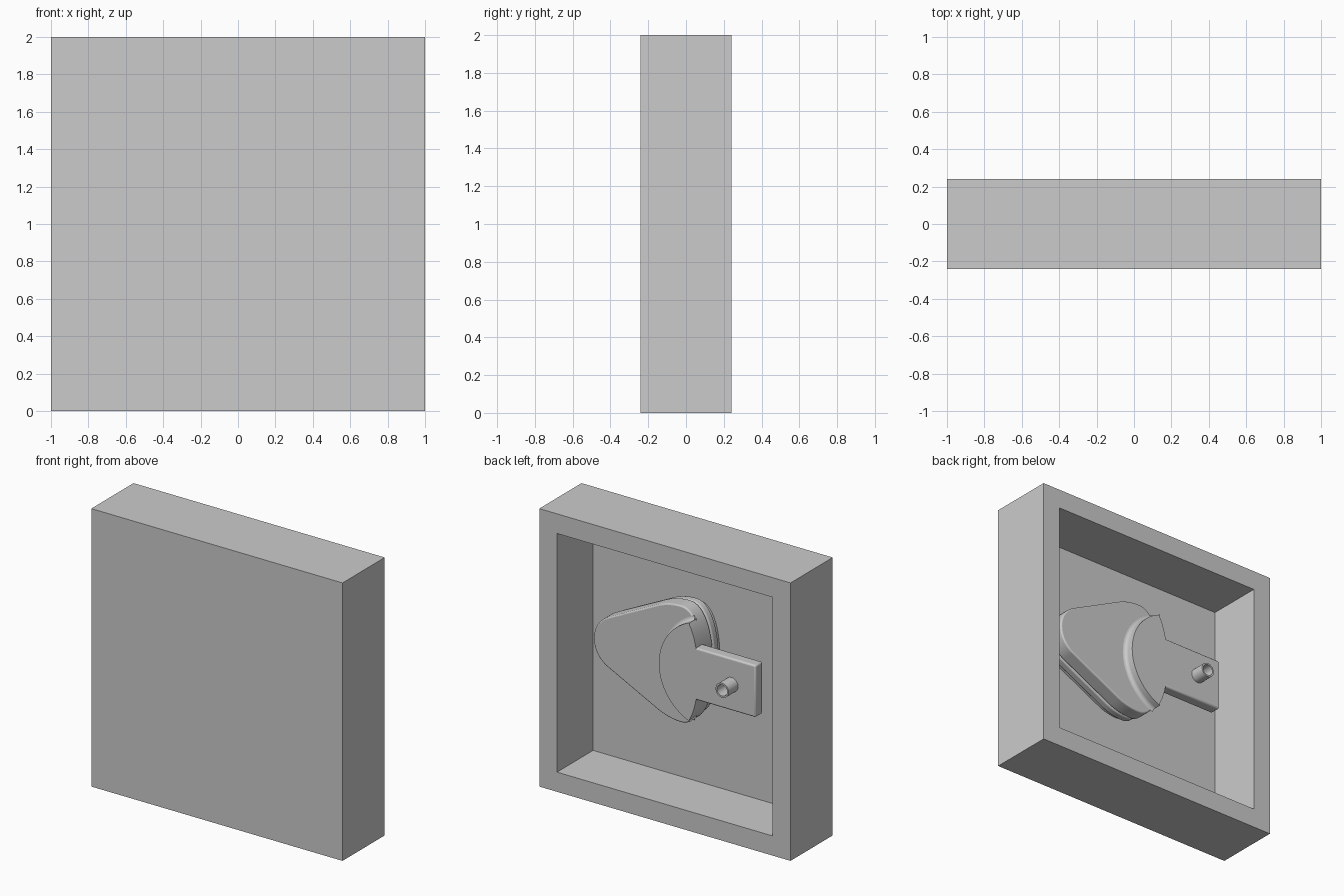
import bpy
import bmesh
from math import sin, cos, pi, asin, radians

if "Cube" in bpy.data.objects:
    bpy.data.objects.remove(bpy.data.objects["Cube"])

grey = bpy.data.materials.new("plain grey")
grey.use_nodes = True
GREY = (0.6, 0.6, 0.6, 1)
grey.diffuse_color = GREY
grey.node_tree.nodes["Principled BSDF"].inputs["Base Color"].default_value = GREY

MID = 1.08  # height of the latch axis


def finish(name, bm, bevel=0, smooth=True):
    bmesh.ops.recalc_face_normals(bm, faces=bm.faces)
    mesh = bpy.data.meshes.new(name)
    bm.to_mesh(mesh)
    bm.free()
    mesh.materials.append(grey)
    obj = bpy.data.objects.new(name, mesh)
    bpy.context.collection.objects.link(obj)
    if bevel:
        mod = obj.modifiers.new("Bevel", "BEVEL")
        mod.width = bevel
        mod.segments = 3
        mod.limit_method = "ANGLE"
        mod.angle_limit = radians(40)
    if smooth:
        bpy.ops.object.select_all(action="DESELECT")
        obj.select_set(True)
        bpy.context.view_layer.objects.active = obj
        bpy.ops.object.shade_smooth_by_angle(angle=radians(35))


def plate(name, outline, y0, y1, bevel=0):
    """Extrude an (x, z) outline from y0 to y1."""
    bm = bmesh.new()
    face = bm.faces.new([bm.verts.new((x, y0, z)) for x, z in outline])
    out = bmesh.ops.extrude_face_region(bm, geom=[face])
    verts = [g for g in out["geom"] if isinstance(g, bmesh.types.BMVert)]
    bmesh.ops.translate(bm, vec=(0, y1 - y0, 0), verts=verts)
    finish(name, bm, bevel)


def arc(cx, r, a0, a1, n):
    steps = [a0 + (a1 - a0) * i / n for i in range(n + 1)]
    return [(cx + r * cos(a), MID + r * sin(a)) for a in steps]


# Square panel: flat rim on the back, then a straight-walled recess
bm = bmesh.new()
bmesh.ops.create_cube(bm, size=1)
for v in bm.verts:
    v.co = (v.co.x * 2, v.co.y * 0.48, v.co.z * 2 + 1)
bm.normal_update()
back = max(bm.faces, key=lambda f: f.calc_center_median().y)
bmesh.ops.inset_region(bm, faces=[back], thickness=0.2)
floor = bmesh.ops.extrude_discrete_faces(bm, faces=[back])["faces"][0]
bmesh.ops.translate(bm, vec=(0, -0.41, 0), verts=floor.verts)
finish("recessed_panel", bm, smooth=False)

# Egg outline: small round end, tangent flanks, shallow blunt end
BIG, SMALL, REACH, BLUNT = 0.42, 0.2, 0.495, 0.185
tangent = pi / 2 - asin((BIG - SMALL) / REACH)


def blunt(z):
    return -BLUNT * max(0, 1 - (abs(z) / BIG) ** 2.2) ** (1 / 2.2)


def egg(inset=0):
    pts = arc(REACH, SMALL, -tangent, tangent, 24)
    pts += arc(0, BIG, tangent, pi / 2, 8)
    for i in range(1, 32):
        z = BIG * cos(pi * i / 32)
        pts.append((blunt(z), MID + z))
    pts += arc(0, BIG, -pi / 2, -tangent, 8)
    k = 1 - inset / BIG
    return [(0.1 + (x - 0.1) * k, MID + (z - MID) * k) for x, z in pts]


# Stacked cam layers, from the recess floor outwards
plate("cam_foot", egg(0.05), -0.175, -0.13)
plate("cam_lower_layer", egg(0.015), -0.13, -0.07, 0.012)
plate("cam_groove", egg(0.04), -0.075, -0.045)
plate("cam_body", egg(), -0.05, 0.06, 0.01)

# Raised crescent on the blunt end
R, CX, HALF = 0.38, -0.255, 0.355
lift = asin(HALF / R)
crescent = arc(CX, R, -lift, lift, 28)
for i in range(1, 24):
    z = HALF * cos(pi * i / 24)
    crescent.append((blunt(z), MID + z))
plate("crescent_plate", crescent, 0.05, 0.13)

# Soft foot around the crescent wall
bm = bmesh.new()
rows = []
for j in range(5):
    t = j / 4 * pi / 2
    grow, y = 0.025 * (1 - sin(t)), 0.06 + 0.025 * (1 - cos(t))
    rows.append([bm.verts.new((x, y, z)) for x, z in arc(CX, R + grow, -lift, lift, 28)])
for a, b in zip(rows, rows[1:]):
    for i in range(len(a) - 1):
        bm.faces.new((a[i], a[i + 1], b[i + 1], b[i]))
finish("crescent_fillet", bm)

# Flat arm leading out from the crescent
H = 0.187
arm = [(-0.1, MID - H), (-0.1, MID + H), (-0.645, MID + H), (-0.645, MID - H)]
plate("arm", arm, 0.05, 0.13, 0.012)

# Hollow pin standing on the arm
bm = bmesh.new()
N = 32
profile = [(0.052, 0.12), (0.052, 0.238), (0.04, 0.238), (0.04, 0.132), (0.001, 0.132)]
rings = [[bm.verts.new((x, y, z)) for x, z in arc(-0.454, r, 0, 2 * pi * (N - 1) / N, N - 1)]
         for r, y in profile]
for a, b in zip(rings, rings[1:]):
    for i in range(N):
        k = (i + 1) % N
        bm.faces.new((a[i], a[k], b[k], b[i]))
finish("hollow_pin", bm)
